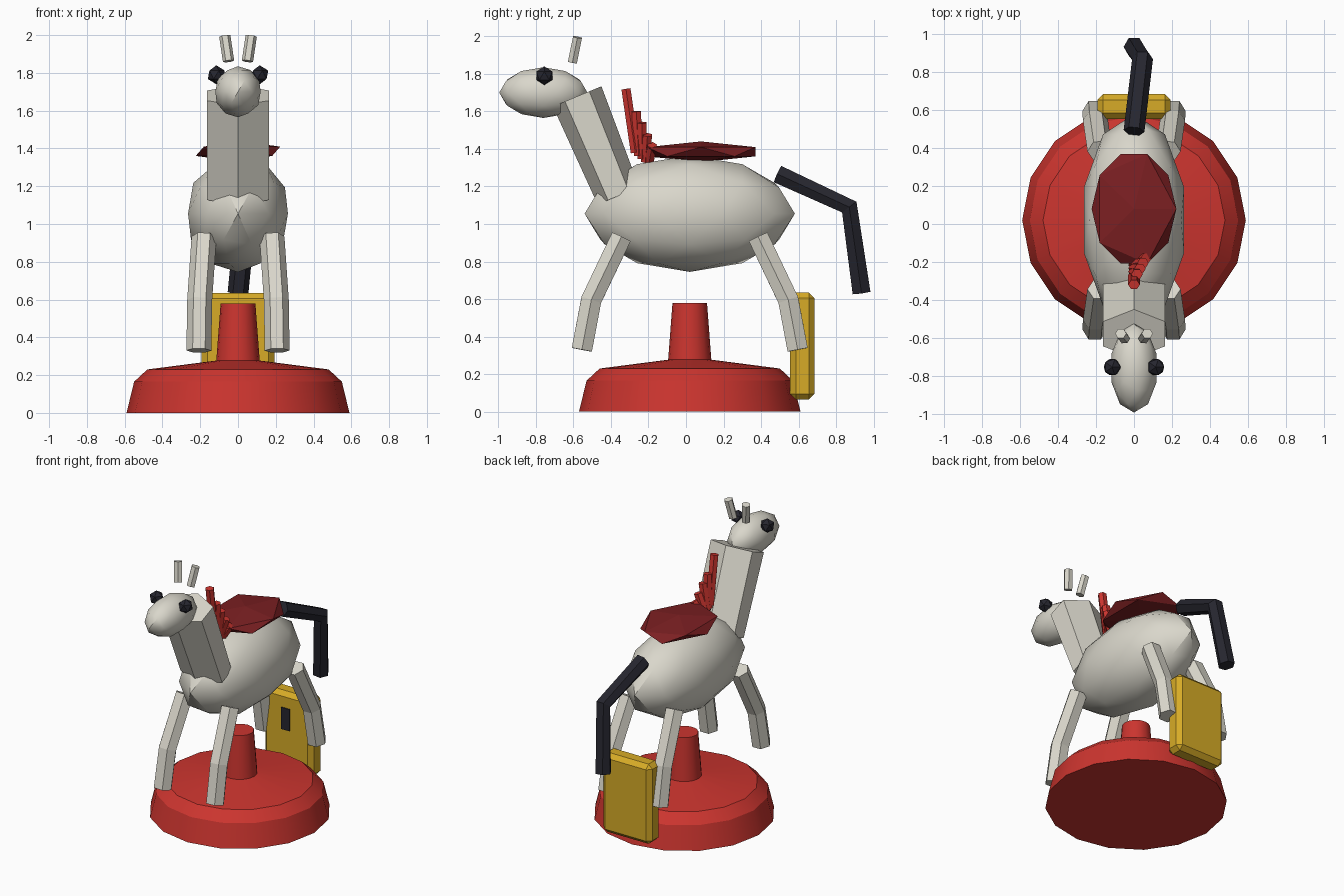
import bpy, bmesh, math
from mathutils import Vector

if "Cube" in bpy.data.objects:
    bpy.data.objects.remove(bpy.data.objects["Cube"])


def material(name, rgb):
    m = bpy.data.materials.new(name)
    m.diffuse_color = (*rgb, 1)
    m.use_nodes = True
    m.node_tree.nodes["Principled BSDF"].inputs["Base Color"].default_value = m.diffuse_color
    return m


CREAM = material("cream", (0.70, 0.68, 0.60))
RED = material("red", (0.60, 0.035, 0.028))
DARK_RED = material("dark red", (0.20, 0.014, 0.016))
YELLOW = material("yellow", (0.68, 0.41, 0.02))
BLACK = material("near black", (0.019, 0.019, 0.028))


def finish(name, bm, mat, smooth=False):
    bmesh.ops.recalc_face_normals(bm, faces=bm.faces[:])
    me = bpy.data.meshes.new(name)
    bm.to_mesh(me)
    bm.free()
    me.materials.append(mat)
    ob = bpy.data.objects.new(name, me)
    bpy.context.collection.objects.link(ob)
    if smooth:
        bpy.ops.object.select_all(action='DESELECT')
        ob.select_set(True)
        bpy.context.view_layer.objects.active = ob
        bpy.ops.object.shade_smooth_by_angle(angle=math.radians(30))
    return ob


def loft(bm, rings):
    rings = [[bm.verts.new(p) for p in r] for r in rings]
    n = len(rings[0])
    for a, b in zip(rings, rings[1:]):
        for i in range(n):
            j = (i + 1) % n
            bm.faces.new((a[i], a[j], b[j], b[i]))
    bm.faces.new(rings[0][::-1])
    bm.faces.new(rings[-1])


def tube(name, points, radii, mat, sides=6, phase=0.0):
    """Faceted tube along points; radii are (sideways, depth) for each point."""
    pts = [Vector(p) for p in points]
    rings = []
    for k, p in enumerate(pts):
        t = Vector()
        if k:
            t += (p - pts[k - 1]).normalized()
        if k < len(pts) - 1:
            t += (pts[k + 1] - p).normalized()
        t.normalize()
        u = Vector((1, 0, 0))
        u = (u - t * u.dot(t)).normalized()
        v = t.cross(u)
        ru, rv = radii[k]
        angles = [phase + math.tau * i / sides for i in range(sides)]
        rings.append([p + u * ru * math.cos(a) + v * rv * math.sin(a) for a in angles])
    bm = bmesh.new()
    loft(bm, rings)
    return finish(name, bm, mat)


def ball(name, centre, radius, mat, level=1, smooth=False):
    bm = bmesh.new()
    bmesh.ops.create_icosphere(bm, subdivisions=level, radius=1)
    bmesh.ops.scale(bm, vec=radius, verts=bm.verts)
    bmesh.ops.translate(bm, vec=centre, verts=bm.verts)
    return finish(name, bm, mat, smooth)


def box(name, centre, size, mat, bevel=0):
    bm = bmesh.new()
    bmesh.ops.create_cube(bm, size=1)
    bmesh.ops.scale(bm, vec=size, verts=bm.verts)
    bmesh.ops.translate(bm, vec=centre, verts=bm.verts)
    if bevel:
        bmesh.ops.bevel(bm, geom=bm.edges[:], offset=bevel, segments=1, affect='EDGES')
    return finish(name, bm, mat)


# Round base with centre post
profile = [(0.59, 0), (0.55, 0.165), (0.48, 0.23), (0.115, 0.277), (0.092, 0.58)]
bm = bmesh.new()
loft(bm, [[(r * math.cos(math.tau * i / 16), 0.02 + r * math.sin(math.tau * i / 16), z)
           for i in range(16)] for r, z in profile])
finish("base", bm, RED, True)

# Body, neck and head
ball("body", (0, 0.02, 1.055), (0.278, 0.56, 0.31), CREAM, 2, True)
tube("neck", [(0, -0.36, 1.15), (0, -0.58, 1.68)], [(0.19, 0.12), (0.19, 0.14)],
     CREAM, phase=math.pi / 6)
ball("head", (0, -0.76, 1.70), (0.126, 0.235, 0.135), CREAM, 2, True)

# Mirrored parts: eyes, ears, legs
for side, s in (("left", -1), ("right", 1)):
    ball(side + "_eye", (s * 0.115, -0.755, 1.79), (0.05, 0.05, 0.05), BLACK)
    tube(side + "_ear", [(s * 0.05, -0.605, 1.862), (s * 0.07, -0.578, 1.995)],
         [(0.03, 0.028)] * 2, CREAM)
    for end, f in (("front", -1), ("hind", 1)):
        tube(f"{side}_{end}_leg",
             [(s * 0.18, 0.02 + f * 0.365, 0.93), (s * 0.203, 0.02 + f * 0.525, 0.595),
              (s * 0.207, 0.02 + f * 0.575, 0.33)], [(0.066, 0.063)] * 3, CREAM)

# Tail
tube("tail", [(0, 0.49, 1.265), (0.045, 0.87, 1.09), (0, 0.935, 0.635)],
     [(0.055, 0.055)] * 3, BLACK)

# Mane strands, each shorter and further back
tops = [(-0.32, 1.72), (-0.265, 1.60), (-0.235, 1.54), (-0.205, 1.475), (-0.18, 1.42)]
for i, (y, z) in enumerate(tops):
    tube(f"mane_strand_{i + 1}", [(0, -0.27 + 0.018 * i, 1.38 - 0.015 * i), (0.016 * i, y, z)],
         [(0.031, 0.028)] * 2, RED)

# Saddle
ball("saddle", (0, 0.08, 1.385), (0.25, 0.34, 0.055), DARK_RED)

# Coin box with slot plate
box("coin_box", (0, 0.62, 0.35), (0.385, 0.13, 0.57), YELLOW, 0.03)
box("coin_slot", (-0.01, 0.552, 0.45), (0.065, 0.009, 0.155), BLACK)
